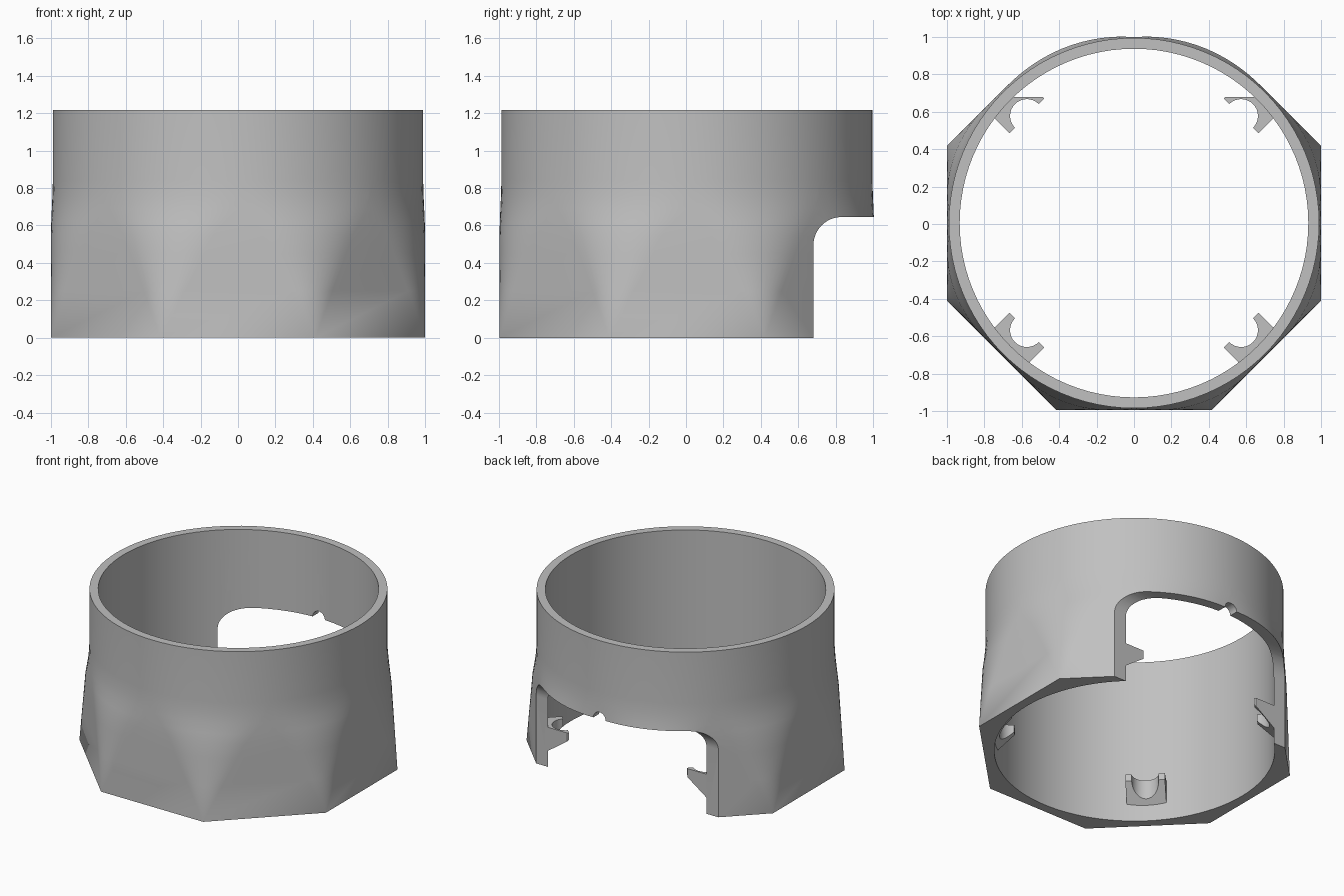
import bpy, bmesh, math
from mathutils import Matrix, Vector

if "Cube" in bpy.data.objects:
    bpy.data.objects.remove(bpy.data.objects["Cube"])

CY = 0.005                      # the ring axis sits slightly behind the origin
OUTER, BORE, TOP = 0.99, 0.932, 1.217

grey = bpy.data.materials.new("plain grey")
grey.use_nodes = True
colour = (0.53, 0.53, 0.53, 1)
grey.diffuse_color = colour
grey.node_tree.nodes["Principled BSDF"].inputs["Base Color"].default_value = colour


def make_object(name, bm):
    bmesh.ops.remove_doubles(bm, verts=bm.verts, dist=1e-5)
    bmesh.ops.recalc_face_normals(bm, faces=bm.faces)
    mesh = bpy.data.meshes.new(name)
    bm.to_mesh(mesh)
    bm.free()
    mesh.materials.append(grey)
    obj = bpy.data.objects.new(name, mesh)
    bpy.context.collection.objects.link(obj)
    return obj


def prism(name, profile, axis, start, end, matrix=Matrix()):
    """Extrude a closed 2D profile along x or y."""
    def place(a, b, d):
        return matrix @ Vector((d, a, b) if axis == "x" else (a, d, b))
    bm = bmesh.new()
    rings = [[bm.verts.new(place(a, b, d)) for a, b in profile] for d in (start, end)]
    for ring in rings:
        bm.faces.new(ring)
    for i in range(len(profile)):
        bm.faces.new((rings[0][i - 1], rings[0][i], rings[1][i], rings[1][i - 1]))
    return make_object(name, bm)


def arc(cx, cy, r, a0, a1, n):
    return [(cx + r * math.cos(a), cy + r * math.sin(a))
            for a in (math.radians(a0 + (a1 - a0) * i / n) for i in range(n + 1))]


def activate(obj):
    bpy.ops.object.select_all(action="DESELECT")
    obj.select_set(True)
    bpy.context.view_layer.objects.active = obj


def cut(obj, cutter):
    mod = obj.modifiers.new("cut", "BOOLEAN")
    mod.operation, mod.solver, mod.object = "DIFFERENCE", "EXACT", cutter
    activate(obj)
    bpy.ops.object.modifier_apply(modifier=mod.name)
    bpy.data.objects.remove(cutter)


def smooth(obj):
    activate(obj)
    bpy.ops.object.shade_smooth_by_angle(angle=math.radians(30))


# Ring body: octagonal foot fanning into a round tube, with a straight bore
def section(radius, z, blend):
    points = []
    for k in range(8):
        middle = 22.5 + 45 * k
        corner = Vector((math.cos(math.radians(middle)), math.sin(math.radians(middle)), 0))
        corner /= math.cos(math.pi / 8)
        for x, y in arc(0, 0, radius, middle - 22.5, middle + 22.5, 12):
            p = corner.lerp(Vector((x, y, 0)), blend)
            points.append((p.x, p.y + CY, z))
    return points


loft = [(1, 0, 0), (1, 0.25, 0.31), (1, 0.45, 0.56), (1, 0.55, 0.68), (0.998, 0.62, 0.82),
        (0.995, 0.69, 0.93), (0.992, 0.76, 0.985), (OUTER, 0.84, 1), (OUTER, TOP, 1),
        (BORE, TOP, 1), (BORE, 0, 1)]
bm = bmesh.new()
rings = [[bm.verts.new(p) for p in section(*step)] for step in loft]
for j in range(len(rings)):
    low, high = rings[j - 1], rings[j]
    for i in range(len(low)):
        bm.faces.new((low[i - 1], low[i], high[i], high[i - 1]))
body = make_object("ring_body", bm)

# Rear opening with rounded upper corners, plus a small notch in its top edge
BACK, LINTEL, ROUND = 0.68, 0.645, 0.15


def opening():
    profile = [(BACK, -0.1)] + arc(BACK + ROUND, LINTEL - ROUND, ROUND, 180, 90, 12)
    return prism("opening_cutter", profile + [(1.3, LINTEL), (1.3, -0.1)], "x", -1.3, 1.3)


cut(body, opening())
cut(body, prism("notch_cutter", arc(0, LINTEL, 0.05, 0, 345, 23), "y", 0.8, 1.2))
smooth(body)

# Four inner clips: bracket with sloped underside and a half-round socket
bracket = [(0.81, 0.29), (0.95, 0.29), (0.95, 0.10), (0.81, 0.24)]
names = ["back_left_clip", "back_right_clip", "front_right_clip", "front_left_clip"]
for k, name in enumerate(names):
    turn = Matrix.Translation((0, CY, 0)) @ Matrix.Rotation(math.radians(45 + 90 * k), 4, "Z")
    clip = prism(name, bracket, "y", -0.132, 0.132, turn)
    bm = bmesh.new()
    bmesh.ops.create_cone(bm, cap_ends=True, segments=32, radius1=0.09, radius2=0.09, depth=1,
                          matrix=turn @ Matrix.Translation((0.81, 0, 0.2)))
    cut(clip, make_object("socket_cutter", bm))
    if name.startswith("back"):
        cut(clip, opening())
    smooth(clip)
